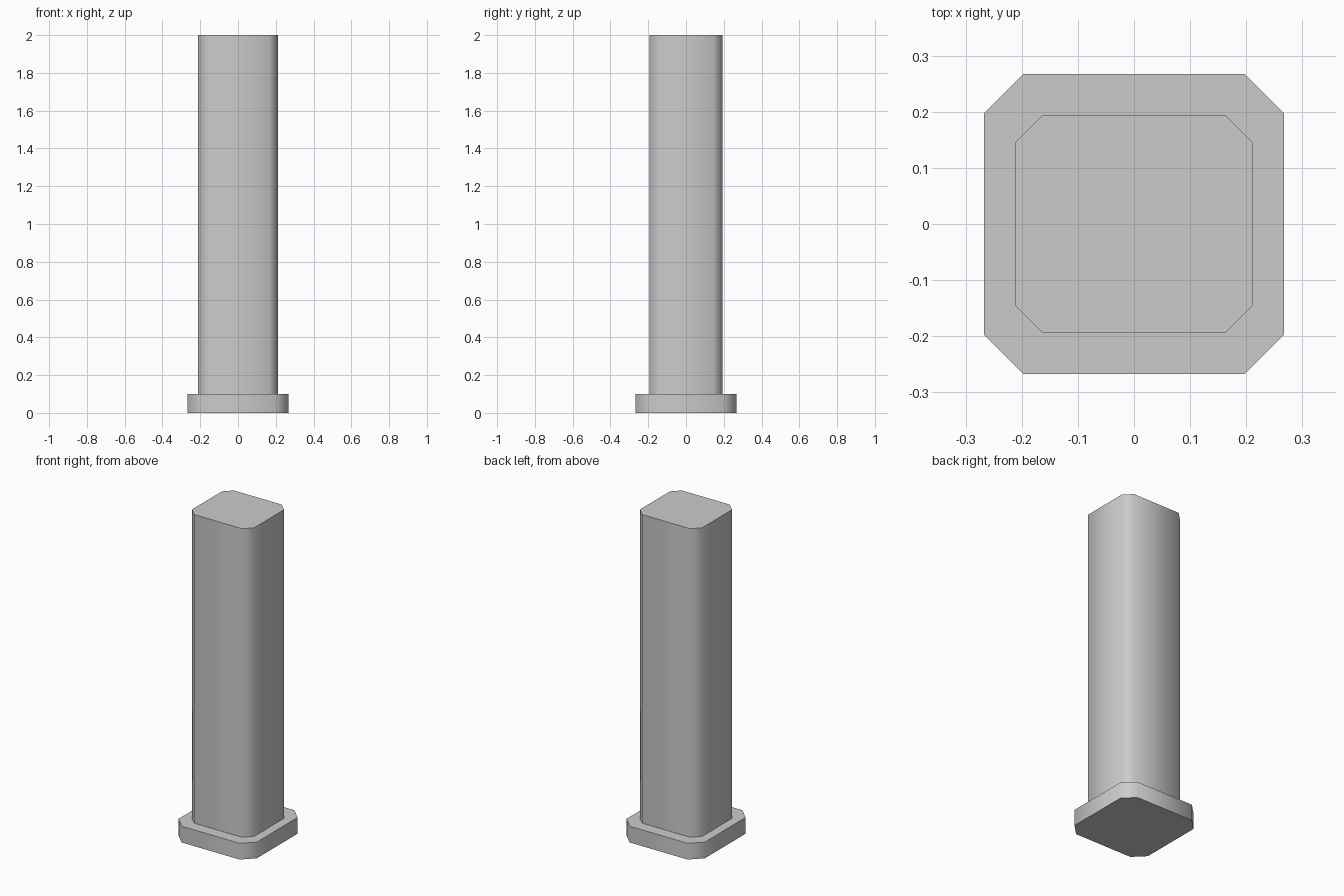
import bpy, bmesh, math

if "Cube" in bpy.data.objects:
    bpy.data.objects.remove(bpy.data.objects["Cube"])


def chamfered_prism(name, hx, hy, cut, z0, z1):
    """Eight-sided block: a rectangle with 45 degree cut corners, extruded in z."""
    corners = [(hx, hy - cut), (hx - cut, hy), (-hx + cut, hy), (-hx, hy - cut),
               (-hx, -hy + cut), (-hx + cut, -hy), (hx - cut, -hy), (hx, -hy + cut)]
    bm = bmesh.new()
    face = bm.faces.new([bm.verts.new((x, y, z0)) for x, y in corners])
    ext = bmesh.ops.extrude_face_region(bm, geom=[face], use_keep_orig=True)
    top = [g for g in ext["geom"] if isinstance(g, bmesh.types.BMVert)]
    bmesh.ops.translate(bm, verts=top, vec=(0, 0, z1 - z0))
    bmesh.ops.recalc_face_normals(bm, faces=bm.faces[:])
    mesh = bpy.data.meshes.new(name)
    bm.to_mesh(mesh)
    bm.free()
    obj = bpy.data.objects.new(name, mesh)
    bpy.context.collection.objects.link(obj)
    # Smooth the corner cuts, keep the cap edges sharp
    bpy.ops.object.select_all(action='DESELECT')
    obj.select_set(True)
    bpy.context.view_layer.objects.active = obj
    bpy.ops.object.shade_smooth_by_angle(angle=math.radians(50))
    return obj


# Wide foot plate
chamfered_prism("base_plate", 0.267, 0.267, 0.069, 0.0, 0.1)
# Tall shaft, slightly wider in x than in y
chamfered_prism("column_shaft", 0.2115, 0.194, 0.0485, 0.1, 2.0)
